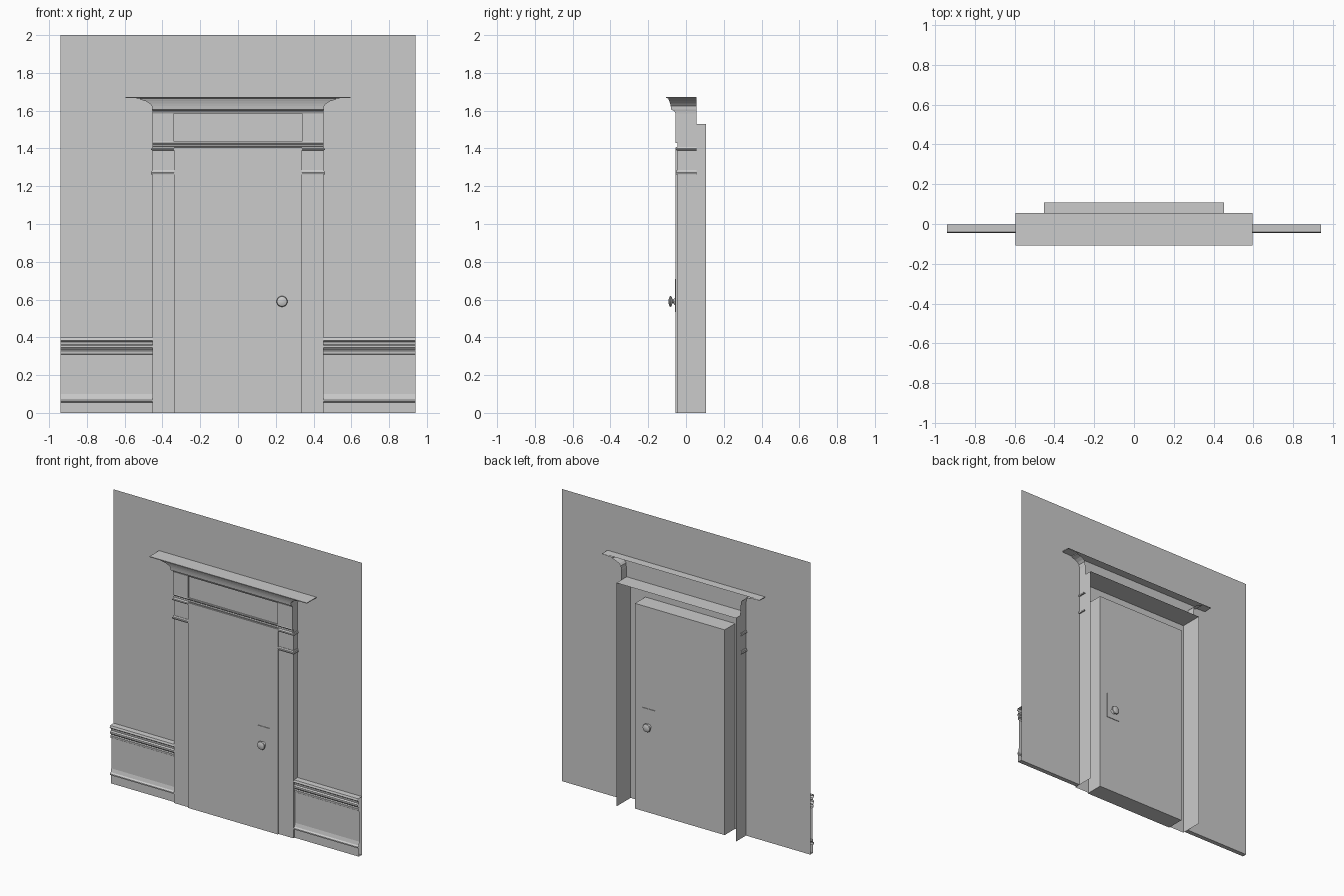
import bpy, bmesh, math

if "Cube" in bpy.data.objects:
    bpy.data.objects.remove(bpy.data.objects["Cube"])


def loft(name, rings, closed=False, cap_end=False, smooth=False):
    """Skin a surface between successive rows of points."""
    bm = bmesh.new()
    rows = [[bm.verts.new(p) for p in r] for r in rings]
    n = len(rows[0])
    for a, b in zip(rows, rows[1:]):
        for i in range(n if closed else n - 1):
            j = (i + 1) % n
            bm.faces.new((a[i], a[j], b[j], b[i]))
    if cap_end:
        bm.faces.new(rows[-1])
    bmesh.ops.recalc_face_normals(bm, faces=bm.faces)
    me = bpy.data.meshes.new(name)
    bm.to_mesh(me)
    bm.free()
    ob = bpy.data.objects.new(name, me)
    bpy.context.collection.objects.link(ob)
    if smooth:
        bpy.ops.object.select_all(action='DESELECT')
        ob.select_set(True)
        bpy.context.view_layer.objects.active = ob
        bpy.ops.object.shade_smooth_by_angle(angle=math.radians(40))
    return ob


def extrude_x(name, profile, x0, x1):
    """Run a (y, z) profile along x."""
    return loft(name, [[(x, y, z) for y, z in profile] for x in (x0, x1)])


def extrude_z(name, plan, z0, z1):
    """Raise an (x, y) plan line along z."""
    return loft(name, [[(x, y, z) for x, y in plan] for z in (z0, z1)])


def box(name, x0, x1, y0, y1, z0, z1):
    bpy.ops.mesh.primitive_cube_add(
        size=1, location=((x0 + x1) / 2, (y0 + y1) / 2, (z0 + z1) / 2))
    ob = bpy.context.object
    ob.name = name
    ob.scale = (x1 - x0, y1 - y0, z1 - z0)
    return ob


W, P, D = 0.94, 0.452, 0.34          # half widths: wall, surround, door
WALL_Y, PIL_Y, FRZ_Y = -0.003, -0.046, -0.056
LINTEL_Z, BACK = 1.53, 0.107

# Wall sheet, open behind the door surround
extrude_x("wall_top", [(WALL_Y, LINTEL_Z), (WALL_Y, 2)], -W, W)
for s, side in ((-1, "left"), (1, "right")):
    extrude_x("wall_" + side, [(WALL_Y, 0), (WALL_Y, LINTEL_Z)], s * P, s * W)

    # Wainscot: base board, base moulding, panel, chair rail
    wainscot = [(WALL_Y, 0), (-0.034, 0), (-0.034, 0.055), (-0.043, 0.06),
                (-0.043, 0.068), (-0.034, 0.076), (-0.028, 0.10),
                (-0.028, 0.308), (-0.035, 0.312), (-0.037, 0.328),
                (-0.032, 0.334), (-0.042, 0.345), (-0.042, 0.356),
                (-0.032, 0.362), (-0.034, 0.376), (-0.045, 0.384),
                (-0.040, 0.398), (WALL_Y, 0.40)]
    extrude_x("wainscot_" + side, wainscot, s * P, s * W)

    # Pilaster shaft with its jamb return running behind the wall
    extrude_z("pilaster_" + side, [(s * D, PIL_Y), (s * P, PIL_Y), (s * P, BACK)],
              0, LINTEL_Z)
    # Frieze block above the capital
    extrude_z("frieze_block_" + side,
              [(s * D, PIL_Y), (s * D, FRZ_Y), (s * P, FRZ_Y), (s * P, 0.055)],
              1.43, 1.60)
    # Capital and necking beads wrapping the front and outer side
    for k, (z0, z1) in enumerate(((1.262, 1.285), (1.39, 1.407))):
        h = z1 - z0
        rings = []
        for out, t in ((0, 0), (0.008, 0.05), (0.010, 0.4), (0.005, 0.5),
                       (0.005, 0.75), (0.003, 1), (0, 1)):
            z = z0 + h * t
            rings.append([(s * D, PIL_Y - out, z), (s * (P + out), PIL_Y - out, z),
                          (s * (P + out), 0.055, z)])
        loft(f"capital_bead_{side}_{k}", rings)

# Lintel shelf and recessed frieze panel
extrude_x("lintel", [(FRZ_Y + 0.01, LINTEL_Z), (BACK, LINTEL_Z)], -P, P)
extrude_x("frieze_panel", [(PIL_Y, 1.405), (PIL_Y, 1.60)], -D, D)

# Architrave moulding under the frieze
extrude_x("architrave_moulding",
          [(PIL_Y, 1.407), (-0.055, 1.41), (-0.055, 1.417), (-0.046, 1.42),
           (-0.050, 1.426), (-0.058, 1.43), (-0.056, 1.436), (PIL_Y, 1.436)], -P, P)

# Cornice: rows of (half width, front y, z) ending in the thin ledge
cornice = [(0.452, -0.056, 1.585), (0.453, -0.062, 1.597), (0.455, -0.078, 1.605),
           (0.456, -0.081, 1.625), (0.468, -0.084, 1.638), (0.488, -0.088, 1.65),
           (0.52, -0.092, 1.659), (0.52, -0.094, 1.665), (0.596, -0.107, 1.668),
           (0.596, -0.107, 1.673)]
loft("cornice", [[(-w, 0.055, z), (-w, y, z), (w, y, z), (w, 0.055, z)]
                 for w, y, z in cornice], cap_end=True)

# Door slab
F, B = -0.055, 0.067
box("door", -D, D, F, B, 0, 1.405)

# Lock plates and turned knobs on both faces
knob = [(0.019, 0), (0.015, 0.005), (0.009, 0.009), (0.009, 0.013), (0.022, 0.017),
        (0.029, 0.023), (0.026, 0.029), (0.016, 0.033), (0.004, 0.0345)]
KX, KZ = 0.233, 0.59
for name, face, d in (("front", F, -1), ("back", B, 1)):
    y0, y1 = sorted((face, face + d * 0.004))
    box("lock_plate_" + name, 0.186, 0.282, y0, y1, 0.535, 0.71)
    loft("knob_" + name,
         [[(KX + r * math.cos(i * math.tau / 20), face + d * (0.003 + o),
            KZ + r * math.sin(i * math.tau / 20)) for i in range(20)]
          for r, o in knob], closed=True, cap_end=True, smooth=True)
